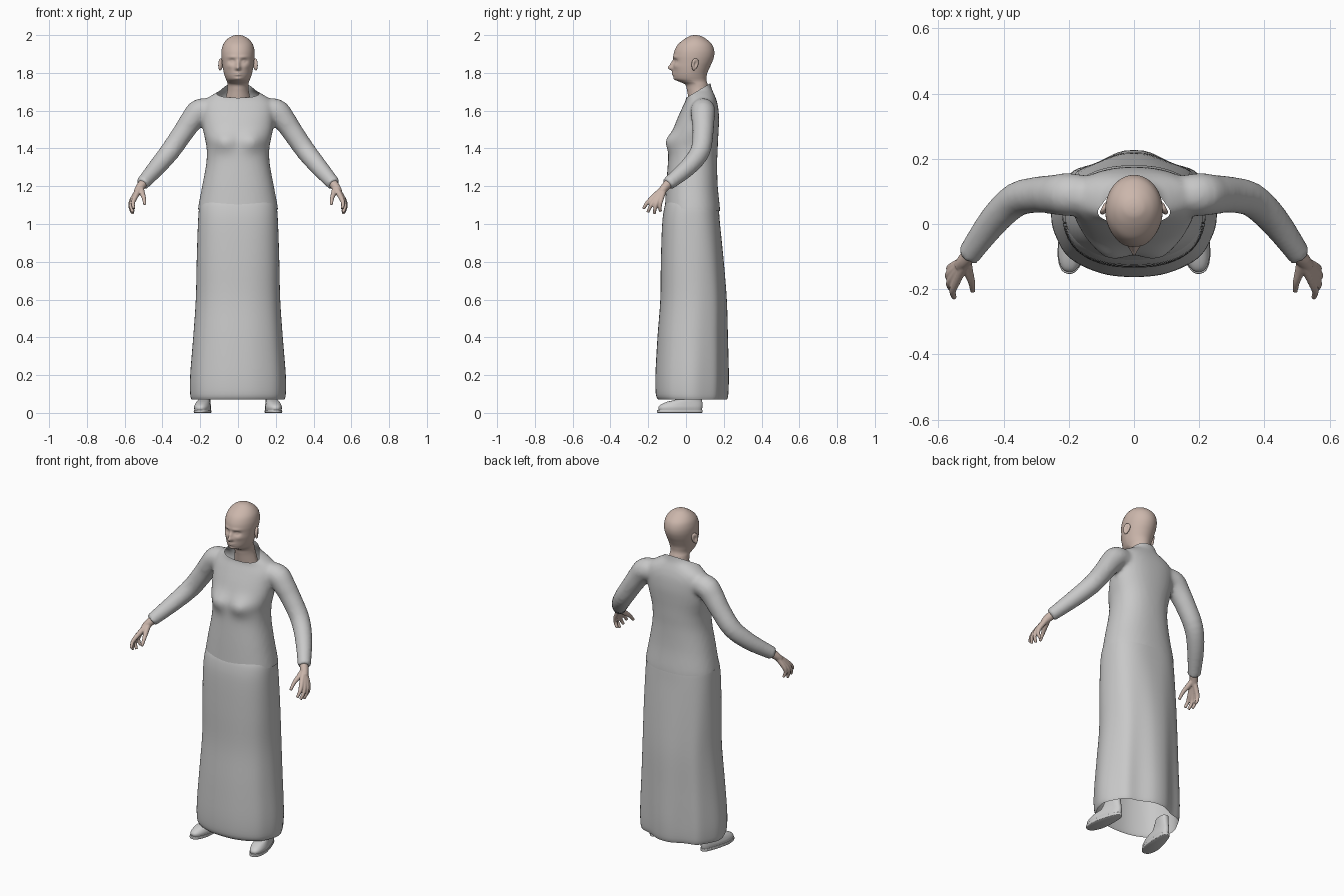
import bpy, bmesh, math
from mathutils import Vector, Matrix

if "Cube" in bpy.data.objects:
    bpy.data.objects.remove(bpy.data.objects["Cube"])


def material(name, rgb):
    m = bpy.data.materials.new(name)
    m.diffuse_color = (*rgb, 1)
    m.use_nodes = True
    m.node_tree.nodes["Principled BSDF"].inputs["Base Color"].default_value = m.diffuse_color
    return m


SKIN = material("skin", (0.60, 0.47, 0.41))
CLOTH = material("grey cloth", (0.58, 0.58, 0.58))
SHOE = material("shoe grey", (0.62, 0.62, 0.62))


def spline(keys, steps):
    """Smooth interpolation through key tuples."""
    out = []
    for i in range(len(keys) - 1):
        p = [Vector(keys[max(0, min(len(keys) - 1, i + k))]) for k in (-1, 0, 1, 2)]
        for s in range(steps):
            t = s / steps
            out.append(0.5 * (2 * p[1] + (p[2] - p[0]) * t
                              + (2 * p[0] - 5 * p[1] + 4 * p[2] - p[3]) * t * t
                              + (3 * p[1] - p[0] - 3 * p[2] + p[3]) * t ** 3))
    return out + [Vector(keys[-1])]


def bridge(bm, rings, caps):
    n = len(rings[0])
    rings = [[bm.verts.new(c) for c in r] for r in rings]
    for a, b in zip(rings, rings[1:]):
        for i in range(n):
            bm.faces.new((a[i], a[(i + 1) % n], b[(i + 1) % n], b[i]))
    if caps:
        bm.faces.new(rings[0][::-1])
        bm.faces.new(rings[-1])


def loft(bm, keys, n=48, steps=4, power=2.0, caps=True, warp=None):
    """Stacked ovals; each key is (height, half width, front y, back y)."""
    rings = []
    for z, w, f, b in (tuple(v) for v in spline([k for k in keys], steps)):
        ring = []
        for i in range(n):
            a = math.tau * i / n
            c, s = math.cos(a), math.sin(a)
            x = w * math.copysign(abs(c) ** (2 / power), c)
            y = (f + b) / 2 + (b - f) / 2 * math.copysign(abs(s) ** (2 / power), s)
            p = Vector((x, y, z))
            ring.append(warp(p, a) if warp else p)
        rings.append(ring)
    bridge(bm, rings, caps)


def tube(bm, keys, side=1, n=20, steps=4):
    """Round limb; each key is (x, y, z, radius)."""
    pts = spline(keys, steps)
    rings = []
    for i, p in enumerate(pts):
        d = pts[min(i + 1, len(pts) - 1)].xyz - pts[max(i - 1, 0)].xyz
        q = d.to_track_quat('Z', 'Y')
        ring = []
        for k in range(n):
            a = math.tau * k / n
            v = p.xyz + q @ Vector((math.cos(a), math.sin(a), 0)) * p.w
            ring.append((v.x * side, v.y, v.z))
        rings.append(ring)
    bridge(bm, rings, True)


def bump(p, bumps):
    """Push the front surface; each bump is (x, z, size x, size z, amount)."""
    if p.y < 0.03:
        for bx, bz, sx, sz, amt in bumps:
            fade = min(1, (0.03 - p.y) / 0.05)
            p.y -= fade * amt * math.exp(-((abs(p.x) - bx) / sx) ** 2 - ((p.z - bz) / sz) ** 2)
    return p


def finish(bm, name, mat, angle=50):
    bmesh.ops.recalc_face_normals(bm, faces=bm.faces)
    me = bpy.data.meshes.new(name)
    bm.to_mesh(me)
    bm.free()
    ob = bpy.data.objects.new(name, me)
    bpy.context.collection.objects.link(ob)
    me.materials.append(mat)
    bpy.ops.object.select_all(action='DESELECT')
    ob.select_set(True)
    bpy.context.view_layer.objects.active = ob
    bpy.ops.object.shade_smooth_by_angle(angle=math.radians(angle))
    return ob


def fuse(ob, voxel, rounds):
    """Merge overlapping volumes into one smooth skin."""
    m = ob.modifiers.new("fuse", 'REMESH')
    m.mode, m.voxel_size, m.use_smooth_shade = 'VOXEL', voxel, True
    s = ob.modifiers.new("soften", 'SMOOTH')
    s.factor, s.iterations = 0.5, rounds
    for mod in ("fuse", "soften"):
        bpy.ops.object.modifier_apply(modifier=mod)


# Shirt: torso and sleeves fused, then cut at hem and neckline
bm = bmesh.new()
loft(bm, [(1.02, .213, -.115, .18), (1.08, .212, -.112, .18), (1.2, .19, -.105, .168),
          (1.32, .168, -.096, .165), (1.4, .166, -.09, .168), (1.45, .175, -.085, .17),
          (1.5, .185, -.068, .173), (1.56, .19, -.045, .175), (1.62, .192, -.018, .17),
          (1.66, .17, .0, .16), (1.69, .125, .0, .148), (1.72, .08, .0, .135),
          (1.78, .068, .01, .125)], power=2.3,
     warp=lambda p, a: bump(p, [(.075, 1.435, .06, .05, .028)]))
for side in (-1, 1):
    tube(bm, [(.12, .085, 1.6, .06), (.20, .09, 1.598, .066), (.245, .09, 1.55, .061),
              (.29, .09, 1.485, .056), (.36, .075, 1.385, .053), (.43, .01, 1.30, .047),
              (.509, -.098, 1.21, .036)], side)
shirt = finish(bm, "shirt", CLOTH)
fuse(shirt, 0.011, 5)
bm = bmesh.new()
bm.from_mesh(shirt.data)
for co, no in (((0, 0, 1.08), (0, -.06, -1)), ((0, 0, 1.668), (0, -.6, 1))):
    bmesh.ops.bisect_plane(bm, geom=bm.verts[:] + bm.edges[:] + bm.faces[:],
                           plane_co=co, plane_no=no, clear_outer=True)
bm.to_mesh(shirt.data)
bm.free()


# Long skirt, open below, with folds deepening toward the hem
def fold(p, a):
    low = max(0, min(1, (1.0 - p.z) / 0.8))
    back = max(0, math.sin(a))
    p.y += low * (0.012 * back * math.cos(6 * a + math.pi) - 0.012 * max(0, -math.sin(a)) ** 6)
    p.x *= 1 - 0.16 * low * back + 0.012 * low * math.cos(8 * a)
    return p


bm = bmesh.new()
loft(bm, [(.07, .243, -.135, .205), (.1, .25, -.148, .212), (.2, .25, -.15, .215),
          (.4, .235, -.142, .213), (.6, .222, -.13, .21), (.8, .218, -.13, .197),
          (1.0, .212, -.126, .18), (1.09, .205, -.114, .172), (1.13, .19, -.1, .16)],
     n=72, power=2.5, caps=False, warp=fold)
finish(bm, "skirt", CLOTH)

# Head and neck, with a modelled face
FACE = [(0, 1.826, .013, .013, .026), (0, 1.848, .010, .016, .014),   # nose
        (.032, 1.862, .017, .011, -.012),                             # eye sockets
        (.03, 1.884, .025, .008, .004),                               # brows
        (.032, 1.861, .009, .006, .007),                              # eyelids
        (0, 1.800, .020, .005, .007), (0, 1.790, .018, .005, .007),   # lips
        (0, 1.768, .018, .009, .005), (.045, 1.835, .018, .014, .004)]  # chin, cheeks


def face(p, a):
    front = max(0, -math.sin(a))
    p.x *= 1 - 0.12 * front * max(0, min(1, (1.86 - p.z) / 0.08))
    return bump(p, FACE) if p.z > 1.757 else p


bm = bmesh.new()
loft(bm, [(1.62, .075, .02, .135), (1.67, .064, .012, .13), (1.71, .056, .005, .122),
          (1.738, .055, -.004, .115), (1.753, .058, -.035, .11), (1.765, .063, -.058, .108),
          (1.78, .069, -.066, .109), (1.80, .075, -.068, .113), (1.83, .081, -.069, .126),
          (1.86, .085, -.067, .14), (1.89, .088, -.067, .149), (1.92, .087, -.060, .149),
          (1.95, .079, -.043, .138), (1.975, .061, -.014, .113), (1.992, .037, .014, .086),
          (1.998, .02, .03, .068), (2.0, .004, .046, .054)], n=96, steps=6, warp=face)
finish(bm, "head", SKIN, 70)

# Ears with a hollow on the outer face
for side in (-1, 1):
    bm = bmesh.new()
    bmesh.ops.create_uvsphere(bm, u_segments=24, v_segments=18, radius=1)
    for v in bm.verts:
        r2 = v.co.y ** 2 + v.co.z ** 2
        v.co.x -= 0.9 * math.exp(-r2 / 0.25) if v.co.x > 0 else 0
        v.co = Vector((v.co.x * .012, v.co.y * .019 * (1 + .25 * v.co.z), v.co.z * .033))
    tilt = Matrix.Rotation(math.radians(28), 4, 'Z') @ Matrix.Rotation(math.radians(-14), 4, 'X')
    bm.transform(Matrix.Translation((.092, .047, 1.845)) @ tilt)
    bm.transform(Matrix.Diagonal((side, 1, 1, 1)))
    finish(bm, "ear", SKIN, 70)

# Hands: wrist, palm and bent fingers fused together
FINGERS = [((.546, -.178, 1.138), (.556, -.207, 1.11), (.551, -.226, 1.08)),
           ((.556, -.165, 1.13), (.566, -.187, 1.095), (.557, -.203, 1.062)),
           ((.561, -.149, 1.127), (.570, -.162, 1.09), (.556, -.168, 1.053)),
           ((.558, -.132, 1.13), (.565, -.138, 1.095), (.552, -.135, 1.066))]
for side in (-1, 1):
    bm = bmesh.new()
    tube(bm, [(.485, -.066, 1.24, .024), (.505, -.095, 1.212, .024),
              (.522, -.115, 1.19, .022), (.535, -.13, 1.17, .018)], side)
    for knuckle, joint, tip in FINGERS:
        tube(bm, [(.515, -.11, 1.2, .016), (*knuckle, .0135), (*joint, .0105),
                  (*tip, .008)], side, 12)
    tube(bm, [(.515, -.11, 1.195, .016), (.508, -.145, 1.165, .015),
              (.498, -.178, 1.137, .011), (.494, -.207, 1.102, .008)], side, 12)
    fuse(finish(bm, "hand", SKIN), 0.004, 2)

# Shoes, toes turned slightly outward, with a separate sole
for side in (-1, 1):
    for name, keys in (
            ("shoe", [(.014, .042, -.138, .093), (.03, .044, -.14, .096), (.045, .041, -.125, .097),
                      (.06, .037, -.09, .095), (.075, .034, -.04, .092), (.13, .033, -.005, .085)]),
            ("sole", [(0, .042, -.142, .093), (.003, .045, -.146, .097), (.014, .045, -.146, .097),
                      (.016, .043, -.142, .095)])):
        bm = bmesh.new()
        loft(bm, keys, n=32, power=2.4)
        for v in bm.verts:  # narrow waist and heel
            v.co.x *= 1 - .22 * max(0, min(1, (v.co.y + .06) / .1))
        bm.transform(Matrix.Translation((.18 * side, -.008, 0))
                     @ Matrix.Rotation(math.radians(9) * side, 4, 'Z'))
        finish(bm, name, SHOE)
